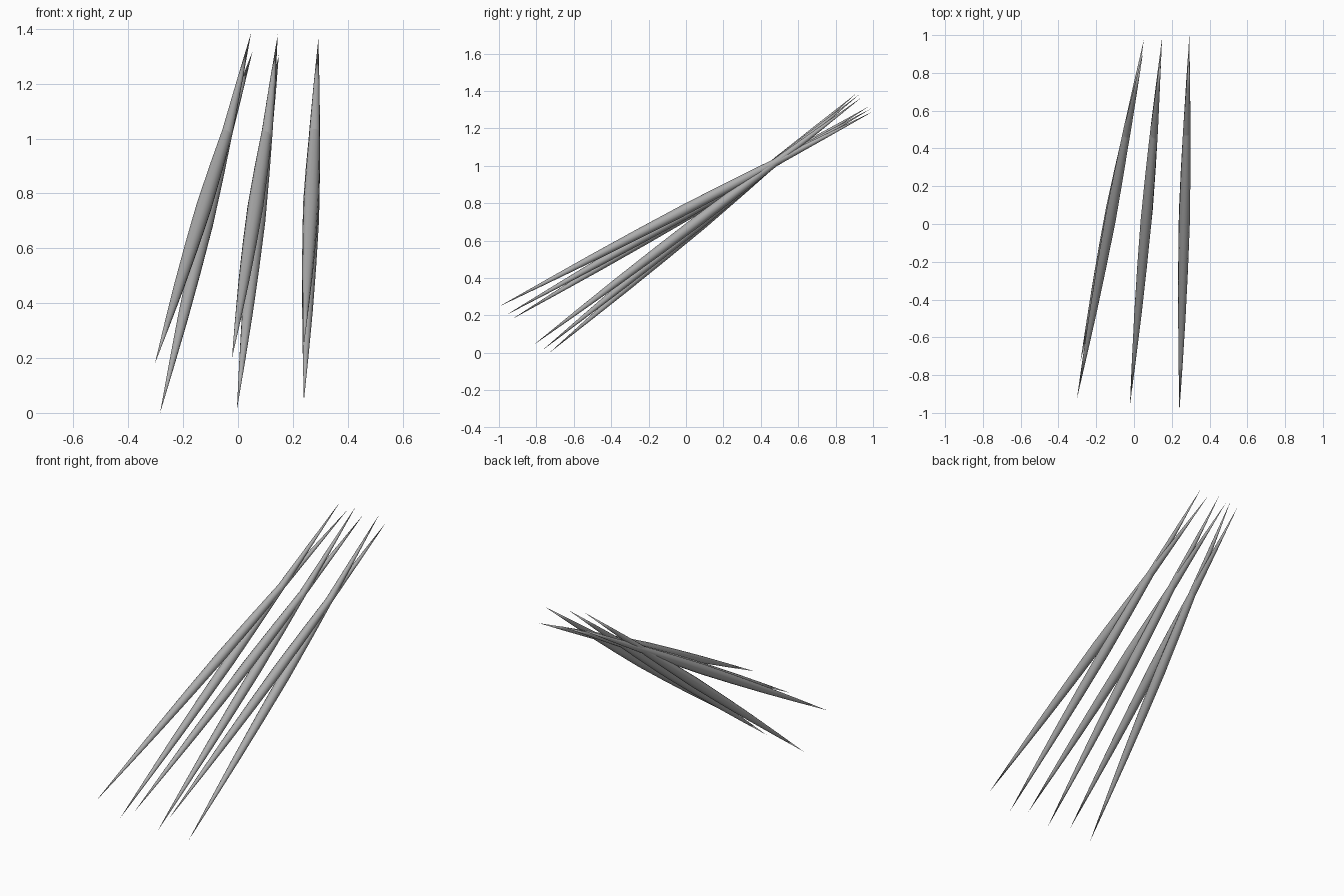
import bpy, bmesh, math
from mathutils import Vector

if "Cube" in bpy.data.objects:
    bpy.data.objects.remove(bpy.data.objects["Cube"])

grey = bpy.data.materials.new("steel_grey")
grey.diffuse_color = (0.42, 0.42, 0.42, 1)
grey.use_nodes = True
grey.node_tree.nodes["Principled BSDF"].inputs["Base Color"].default_value = grey.diffuse_color

# Spindle profile: fraction along the length, radius
PROFILE = [(0.125, 0.0105), (0.25, 0.0195), (0.375, 0.0255), (0.5, 0.029),
           (0.625, 0.0255), (0.75, 0.0195), (0.875, 0.0105)]
SIDES = 12


def spike(name, low, high):
    """Round needle, thick in the middle and pointed at both ends."""
    low, high = Vector(low), Vector(high)
    axis = high - low
    turn = axis.to_track_quat('Z', 'Y')
    bm = bmesh.new()
    rings = []
    for t, r in PROFILE:
        ring = []
        for i in range(SIDES):
            a = 2 * math.pi * i / SIDES
            offset = turn @ Vector((r * math.cos(a), r * math.sin(a), 0))
            ring.append(bm.verts.new(low + axis * t + offset))
        rings.append(ring)
    tip_low, tip_high = bm.verts.new(low), bm.verts.new(high)
    for i in range(SIDES):
        j = (i + 1) % SIDES
        bm.faces.new((tip_low, rings[0][j], rings[0][i]))
        bm.faces.new((tip_high, rings[-1][i], rings[-1][j]))
        for a, b in zip(rings, rings[1:]):
            bm.faces.new((a[i], a[j], b[j], b[i]))
    for f in bm.faces:
        f.smooth = True
    mesh = bpy.data.meshes.new(name)
    bm.to_mesh(mesh)
    bm.free()
    mesh.materials.append(grey)
    bpy.context.collection.objects.link(bpy.data.objects.new(name, mesh))


# Shallow row of three spikes
spike("shallow_spike_left", (-0.303, -0.93, 0.18), (0.053, 0.98, 1.318))
spike("shallow_spike_middle", (-0.022, -0.965, 0.20), (0.149, 0.99, 1.306))
spike("shallow_spike_right", (0.240, -1.0, 0.247), (0.293, 1.0, 1.29))

# Steep row of three spikes, crossing the first near the top
spike("steep_spike_left", (-0.284, -0.73, 0.0), (0.048, 0.91, 1.386))
spike("steep_spike_middle", (-0.004, -0.77, 0.012), (0.145, 0.925, 1.38))
spike("steep_spike_right", (0.240, -0.815, 0.042), (0.293, 0.94, 1.366))
